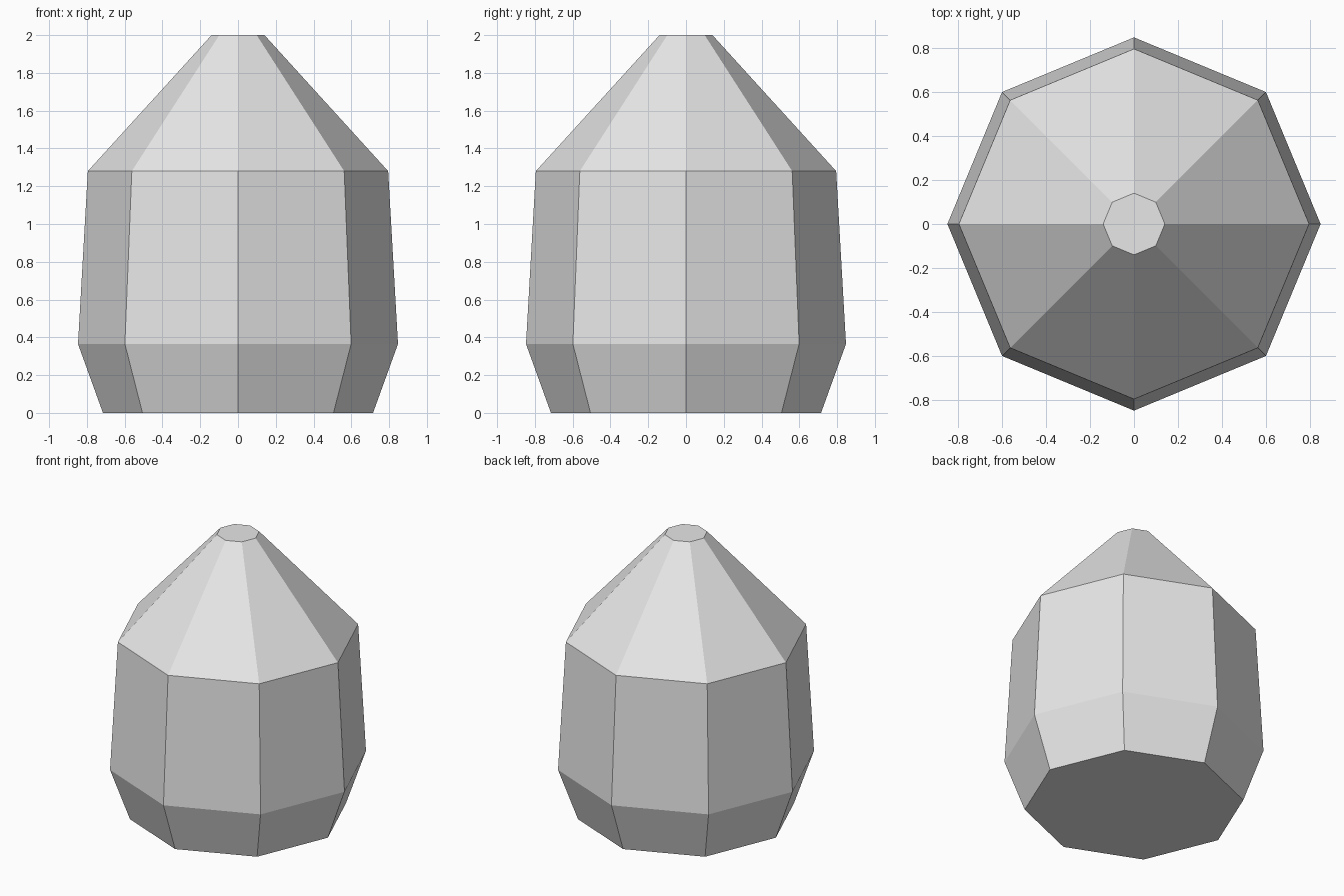
import bpy, bmesh
from math import cos, sin, pi

cube = bpy.data.objects.get("Cube")
if cube:
    bpy.data.objects.remove(cube, do_unlink=True)

SIDES = 8
# Radius and height of each ring, bottom to top
PROFILE = [(0.715, 0), (0.847, 0.365), (0.795, 1.28), (0.14, 2)]

grey = bpy.data.materials.new("light_grey")
grey.use_nodes = True
colour = (0.8, 0.8, 0.8, 1)
grey.diffuse_color = colour
grey.node_tree.nodes["Principled BSDF"].inputs["Base Color"].default_value = colour

# Faceted body: stacked octagonal rings with flat caps
bm = bmesh.new()
rings = [[bm.verts.new((r * cos(2 * pi * i / SIDES), r * sin(2 * pi * i / SIDES), z))
          for i in range(SIDES)] for r, z in PROFILE]
for low, high in zip(rings, rings[1:]):
    for i in range(SIDES):
        j = (i + 1) % SIDES
        bm.faces.new((low[i], low[j], high[j], high[i]))
bm.faces.new(rings[0][::-1])
bm.faces.new(rings[-1])

mesh = bpy.data.meshes.new("faceted_body")
bm.to_mesh(mesh)
bm.free()
mesh.materials.append(grey)
body = bpy.data.objects.new("faceted_body", mesh)
bpy.context.collection.objects.link(body)
